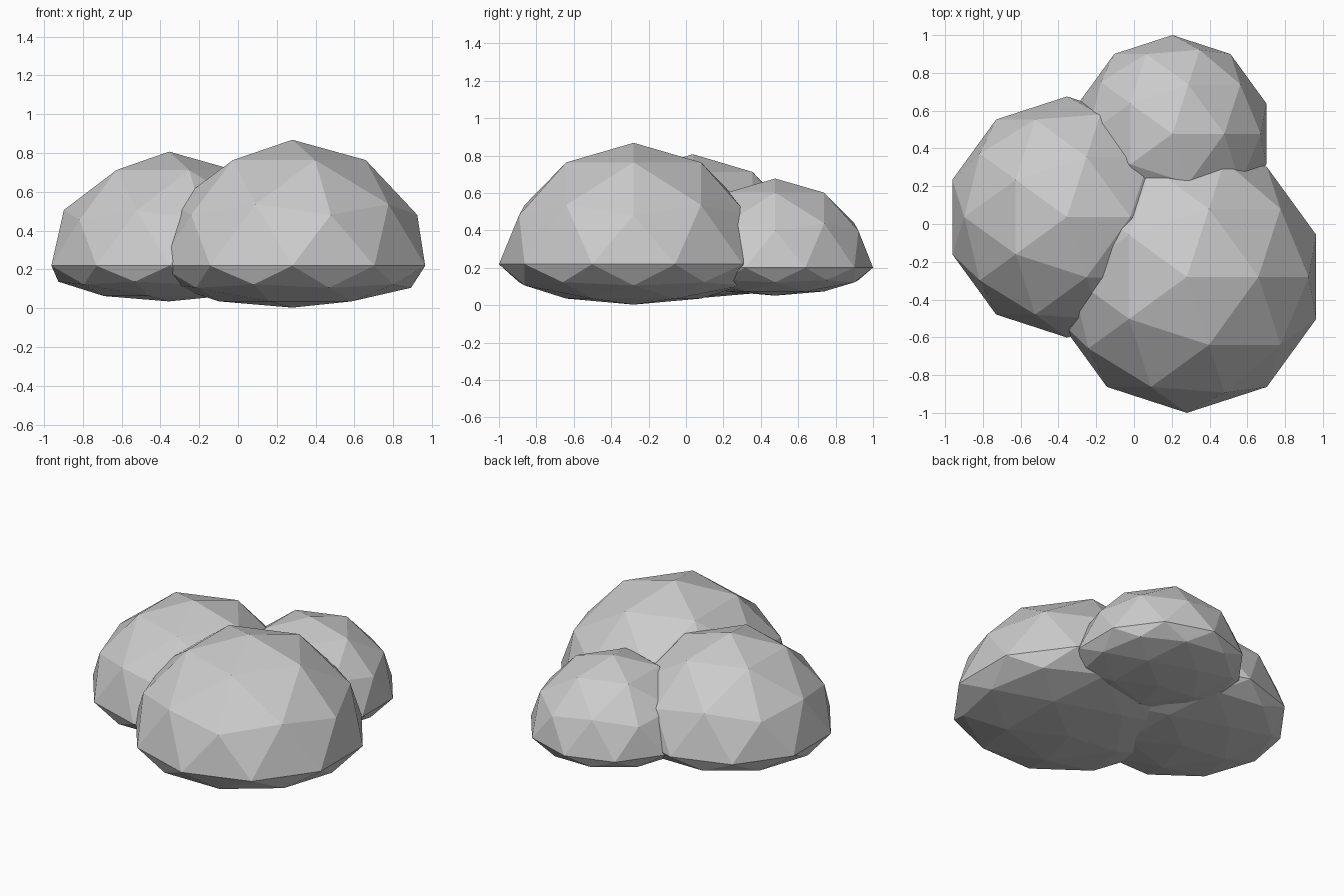
import bpy

if "Cube" in bpy.data.objects:
    bpy.data.objects.remove(bpy.data.objects["Cube"])


def puff(name, x, y, radius, rim, top, bottom, dome):
    """Faceted dome with a shallow rounded underside; rim is the widest level."""
    bpy.ops.mesh.primitive_ico_sphere_add(subdivisions=2, radius=1, location=(x, y, 0))
    ob = bpy.context.object
    ob.name = name
    for v in ob.data.vertices:
        h = v.co.z
        v.co.x *= radius
        v.co.y *= radius
        if h > 0.05:
            v.co.z = top - (1 - h) * dome      # upper dome
        else:
            v.co.z = rim + h * (rim - bottom)  # rim and flattened underside
    return ob


# Three overlapping low-poly clumps
puff("large_front_clump", 0.28, -0.28, 0.72, 0.219, 0.868, 0.003, 0.70)
puff("medium_left_clump", -0.355, 0.037, 0.638, 0.219, 0.807, 0.035, 0.635)
puff("small_back_clump", 0.203, 0.477, 0.523, 0.201, 0.677, 0.051, 0.504)
